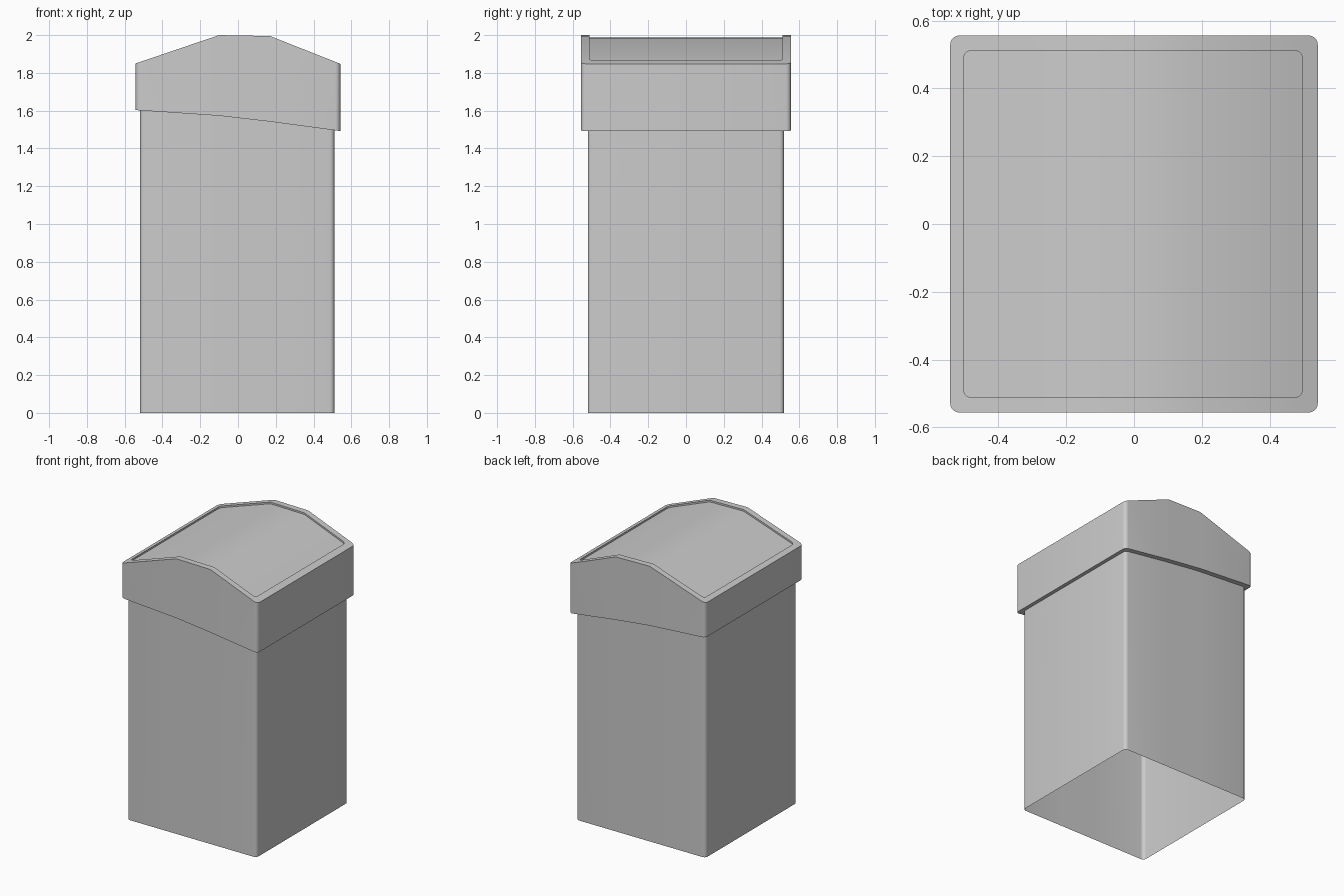
import bpy, bmesh
from math import sin, cos, pi

if "Cube" in bpy.data.objects:
    bpy.data.objects.remove(bpy.data.objects["Cube"])

TOP = [(-0.542, 1.85), (-0.10, 2.0), (0.17, 1.995), (0.542, 1.848)]
HEM = [(-0.542, 1.603), (-0.10, 1.573), (0.17, 1.542), (0.542, 1.492)]


def height(profile, x):
    """Interpolate z along a side profile."""
    for (x0, z0), (x1, z1) in zip(profile, profile[1:]):
        if x <= x1 + 1e-6:
            return z0 + (z1 - z0) * (x - x0) / (x1 - x0)
    return profile[-1][1]


def outline(hx, hy, r, cx=0.0, steps=5):
    """Rounded rectangle, symmetric in y, with points at the lid creases."""
    arc = [k * pi / 2 / steps for k in range(steps + 1)]
    half = [(cx - hx + r - r * cos(a), hy - r + r * sin(a)) for a in arc]
    half += [(-0.10, hy), (0.17, hy)]
    half += [(cx + hx - r + r * sin(a), hy - r + r * cos(a)) for a in arc]
    return half + [(x, -y) for x, y in reversed(half)]


def ring(bm, pts, z):
    return [bm.verts.new((x, y, z(x))) for x, y in pts]


def bridge(bm, a, b):
    for i in range(len(a)):
        j = (i + 1) % len(a)
        bm.faces.new((a[i], b[i], b[j], a[j]))


def finish(bm, name):
    bmesh.ops.recalc_face_normals(bm, faces=bm.faces)
    mesh = bpy.data.meshes.new(name)
    bm.to_mesh(mesh)
    bm.free()
    ob = bpy.data.objects.new(name, mesh)
    bpy.context.collection.objects.link(ob)
    bpy.ops.object.select_all(action='DESELECT')
    ob.select_set(True)
    bpy.context.view_layer.objects.active = ob
    bpy.ops.object.shade_smooth_by_angle(angle=0.4)
    return ob


body_line = outline(0.515, 0.52, 0.025, cx=-0.004)
lid_line = outline(0.542, 0.556, 0.027)
panel_line = outline(0.5, 0.512, 0.025, cx=-0.003)

# Bin body: straight shell, open at the base
bm = bmesh.new()
bridge(bm, ring(bm, body_line, lambda x: 0.0),
       ring(bm, body_line, lambda x: height(HEM, x)))
finish(bm, "bin_body")

# Lid: underside ledge, skirt, rim and recessed roof panel
bm = bmesh.new()
rings = [ring(bm, body_line, lambda x: height(HEM, x)),
         ring(bm, lid_line, lambda x: height(HEM, x)),
         ring(bm, lid_line, lambda x: height(TOP, x)),
         ring(bm, panel_line, lambda x: height(TOP, x)),
         ring(bm, panel_line, lambda x: height(TOP, x) - 0.012)]
for a, b in zip(rings, rings[1:]):
    bridge(bm, a, b)
panel = rings[-1]
n = len(panel)
for i in range(n // 2 - 1):
    bm.faces.new((panel[i], panel[n - 1 - i], panel[n - 2 - i], panel[i + 1]))
finish(bm, "lid")
